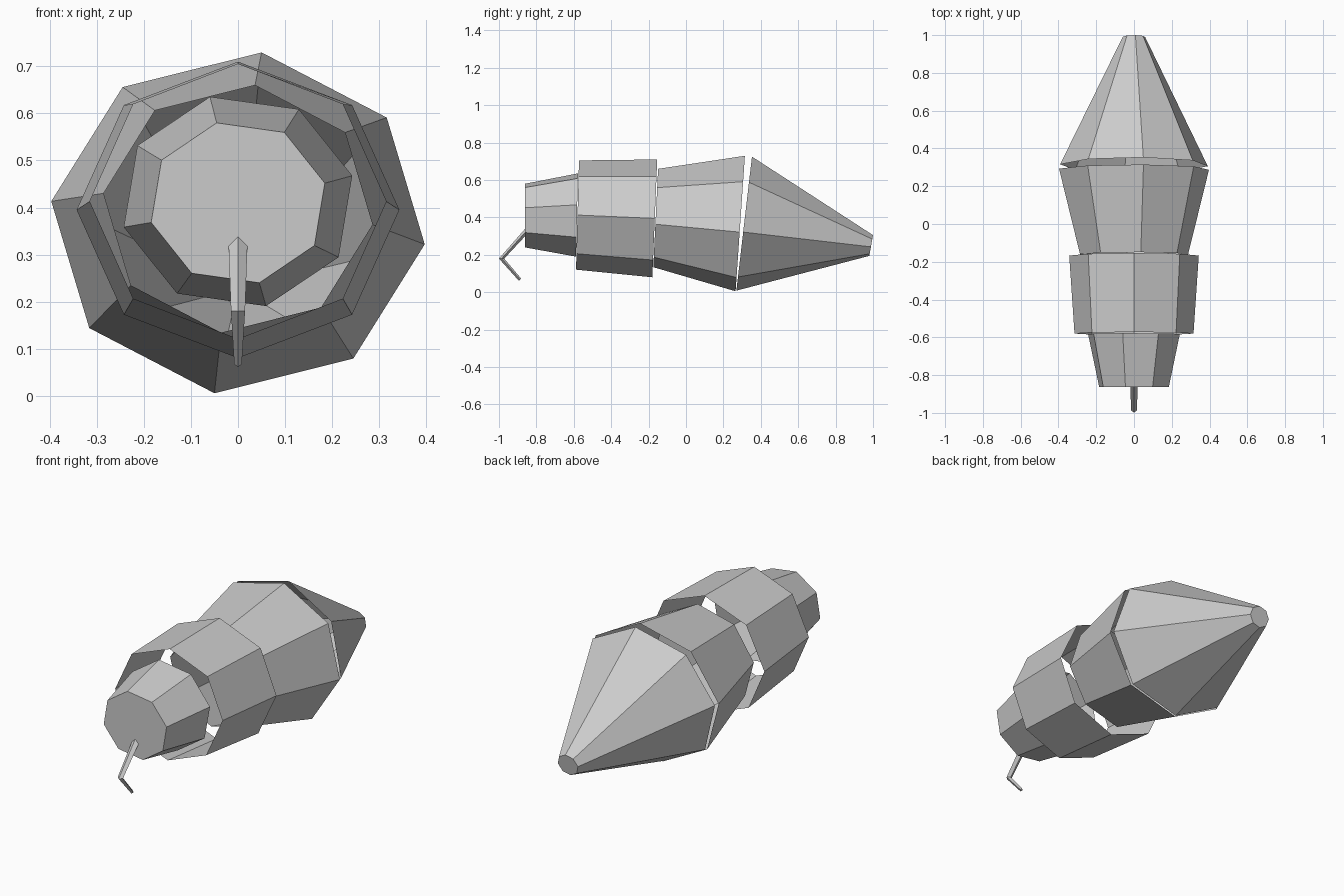
import bpy, bmesh
from math import sin, cos, radians, pi
from mathutils import Vector

cube = bpy.data.objects.get("Cube")
if cube:
    bpy.data.objects.remove(cube, do_unlink=True)

grey = bpy.data.materials.new("plain_grey")
grey.use_nodes = True
GREY = (0.6, 0.6, 0.6, 1)
grey.diffuse_color = GREY
grey.node_tree.nodes["Principled BSDF"].inputs["Base Color"].default_value = GREY


def loft(name, rings, sides, turn, front_cap=False, back_cap=False):
    """Skin elliptical rings given as (y, z, half width, up_y, up_z)."""
    bm = bmesh.new()
    loops = []
    for y, z, width, up_y, up_z in rings:
        loop = []
        for i in range(sides):
            a = radians(turn) + 2 * pi * i / sides
            p = Vector((width * sin(a), y + up_y * cos(a), z + up_z * cos(a)))
            loop.append(bm.verts.new(p))
        loops.append(loop)
    for near, far in zip(loops, loops[1:]):
        for i in range(sides):
            j = (i + 1) % sides
            bm.faces.new((near[i], near[j], far[j], far[i]))
    if front_cap:
        bm.faces.new(loops[0][::-1])
    if back_cap:
        bm.faces.new(loops[-1])
    mesh = bpy.data.meshes.new(name)
    bm.to_mesh(mesh)
    bm.free()
    mesh.materials.append(grey)
    obj = bpy.data.objects.new(name, mesh)
    bpy.context.collection.objects.link(obj)
    return obj


# Front cup, closed at the front and open behind
loft("front_cup", [(-0.862, 0.41, 0.19, 0, 0.175),
                   (-0.583, 0.413, 0.25, 0.005, 0.229)], 8, -13.8, front_cap=True)

# Open collar
loft("middle_collar", [(-0.58, 0.413, 0.315, 0.008, 0.292),
                       (-0.167, 0.395, 0.343, 0.013, 0.315)], 8, 0)

# Open flared body
loft("rear_body", [(-0.162, 0.397, 0.288, 0.013, 0.265),
                   (0.29, 0.3675, 0.4, 0.025, 0.365)], 8, 7.2)

# Long cone with a small closed tip
loft("tail_cone", [(0.311, 0.367, 0.394, 0.042, 0.361),
                   (0.99, 0.25, 0.06, 0.01, 0.056)], 8, 7.2, back_cap=True)

# Thin bent rod below the middle of the front face, from its tip to its root
loft("bent_rod", [(-0.887, 0.067, 0.008, -0.006, -0.006),
                  (-0.986, 0.18, 0.015, -0.014, 0),
                  (-0.86, 0.32, 0.02, 0, 0.02)], 4, 0, front_cap=True, back_cap=True)
